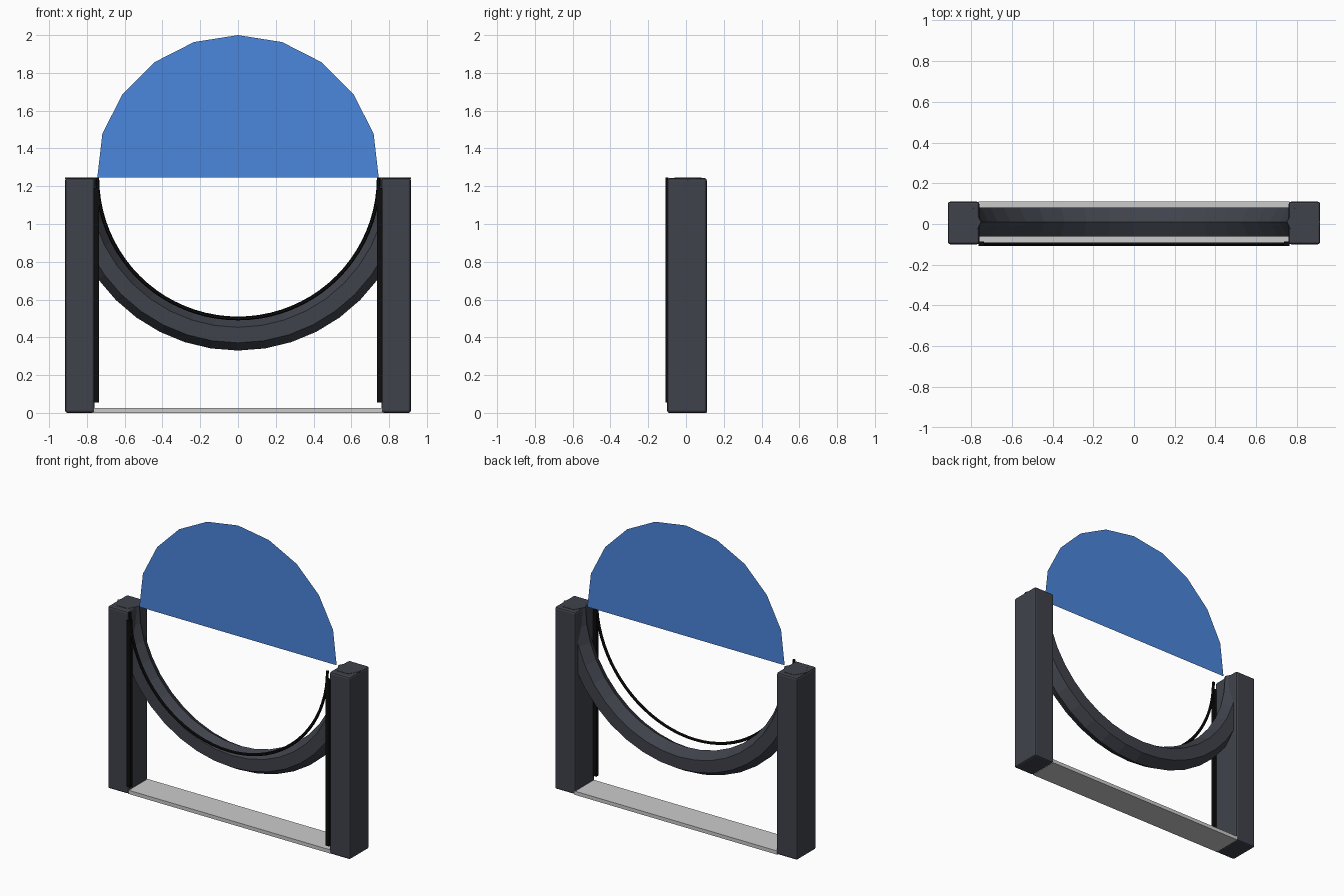
import bpy, bmesh
from math import sin, cos, pi

if "Cube" in bpy.data.objects:
    bpy.data.objects.remove(bpy.data.objects["Cube"])

SPRING_Z = 1.245


def material(name, rgb):
    m = bpy.data.materials.new(name)
    m.diffuse_color = (*rgb, 1)
    m.use_nodes = True
    m.node_tree.nodes["Principled BSDF"].inputs["Base Color"].default_value = m.diffuse_color
    return m


DARK = material("dark_frame", (0.05, 0.055, 0.07))
BLACK = material("black_trim", (0.004, 0.004, 0.004))
BLUE = material("blue_pane", (0.07, 0.24, 0.72))


def finish(bm, name, mat=None):
    bmesh.ops.recalc_face_normals(bm, faces=bm.faces)
    me = bpy.data.meshes.new(name)
    bm.to_mesh(me)
    bm.free()
    ob = bpy.data.objects.new(name, me)
    bpy.context.collection.objects.link(ob)
    if mat:
        me.materials.append(mat)
    return ob


def box(name, lo, hi, mat=None, bevel=0):
    bm = bmesh.new()
    bmesh.ops.create_cube(bm, size=1)
    for v in bm.verts:
        for i in range(3):
            v.co[i] = lo[i] if v.co[i] < 0 else hi[i]
    ob = finish(bm, name, mat)
    if bevel:
        b = ob.modifiers.new("bevel", "BEVEL")
        b.width = bevel
        b.segments = 2
    return ob


def half_ring(name, radius, tube, y, steps, sides, mat):
    """Half torus hanging below the spring line, capped at both ends."""
    bm = bmesh.new()
    rings = []
    for i in range(steps + 1):
        a = pi + pi * i / steps
        ring = []
        for j in range(sides):
            t = 2 * pi * j / sides
            r = radius + tube * cos(t)
            ring.append(bm.verts.new((r * cos(a), y + tube * sin(t), SPRING_Z + r * sin(a))))
        rings.append(ring)
    for a, b in zip(rings, rings[1:]):
        for j in range(sides):
            k = (j + 1) % sides
            bm.faces.new((a[j], a[k], b[k], b[j]))
    bm.faces.new(rings[0])
    bm.faces.new(rings[-1])
    return finish(bm, name, mat)


# Side posts and their black inner strips
for side, s in (("left", -1), ("right", 1)):
    xs = sorted((s * 0.76, s * 0.915))
    box(side + "_post", (xs[0], -0.1, 0), (xs[1], 0.11, 1.243), DARK, 0.012)
    xs = sorted((s * 0.737, s * 0.765))
    box(side + "_strip", (xs[0], -0.109, 0.055), (xs[1], -0.085, 1.19), BLACK)

# Threshold between the posts
box("threshold", (-0.765, -0.093, 0), (0.765, 0.11, 0.025))

# Six-sided hanging arch and thin black trim line
half_ring("arch", 0.833, 0.082, 0.01, 20, 6, DARK)
half_ring("arch_trim", 0.745, 0.01, -0.1, 40, 6, BLACK)

# Blue half-round pane
bm = bmesh.new()
pts = [(0.755 * cos(pi * i / 10), 0, SPRING_Z + 0.755 * sin(pi * i / 10)) for i in range(11)]
pts[0] = (0.745, 0, SPRING_Z)
pts[-1] = (-0.745, 0, SPRING_Z)
bm.faces.new([bm.verts.new(p) for p in pts])
finish(bm, "pane", BLUE)
